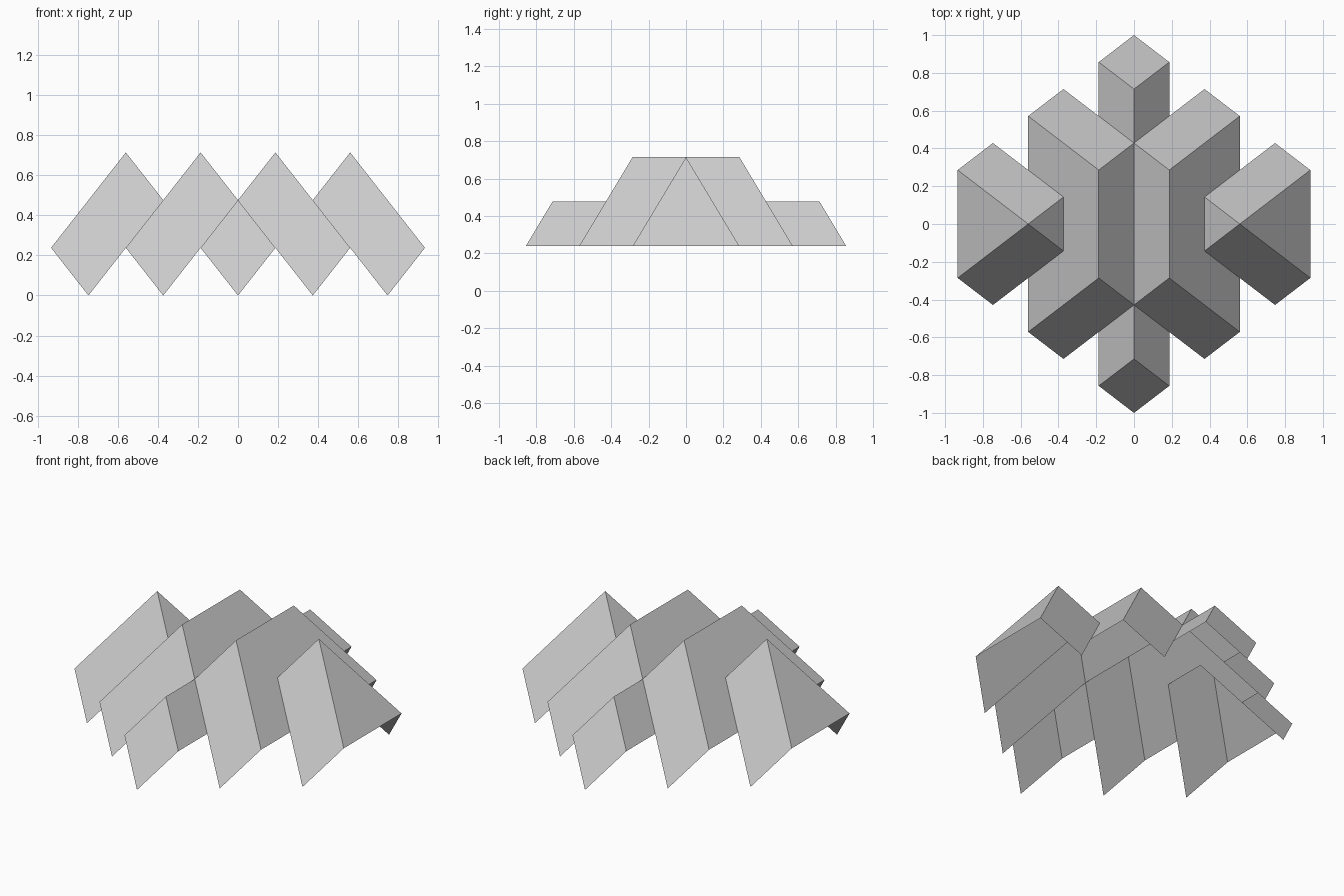
import bpy
import bmesh

if "Cube" in bpy.data.objects:
    bpy.data.objects.remove(bpy.data.objects["Cube"])

# Grid step of the folded sheet along x, y and z
UX, UY, UZ = 0.1867, 1 / 7, 0.2381


def folded_sheet(name, panels):
    """Open sheet; each panel is (mirror signs, corner points in grid steps)."""
    bm = bmesh.new()
    for signs, pts in panels:
        for sx, sy in signs:
            f = bm.faces.new([bm.verts.new((sx * x * UX, sy * y * UY, z * UZ))
                              for x, y, z in pts])
            f.normal_update()
            if f.normal.z < 0:
                f.normal_flip()
    bmesh.ops.remove_doubles(bm, verts=bm.verts, dist=1e-4)
    me = bpy.data.meshes.new(name)
    bm.to_mesh(me)
    bm.free()
    ob = bpy.data.objects.new(name, me)
    bpy.context.collection.objects.link(ob)


ONE_X = [(1, 1), (-1, 1)]
ALL = ONE_X + [(1, -1), (-1, -1)]

# Twin ridges: valley slopes, outer slopes notched for the side gables, sloping ends
folded_sheet("twin_ridges", [
    (ONE_X, [(0, 3, 2), (1, 2, 3), (1, -2, 3), (0, -3, 2)]),
    (ONE_X, [(1, 2, 3), (3, 4, 1), (3, 2, 1), (2, 1, 2),
             (2, -1, 2), (3, -2, 1), (3, -4, 1), (1, -2, 3)]),
    (ALL, [(0, 3, 2), (1, 2, 3), (3, 4, 1), (2, 5, 0)]),
])

# Left and right gables, each peaking at one point
for name, s in (("right_gable", 1), ("left_gable", -1)):
    folded_sheet(name, [
        ([(s, 1), (s, -1)], [(3, 0, 3), (5, 2, 1), (4, 3, 0), (2, 1, 2)]),
        ([(s, 1)], [(3, 0, 3), (2, 1, 2), (2, -1, 2)]),
        ([(s, 1)], [(3, 0, 3), (5, 2, 1), (5, -2, 1)]),
    ])

# Front and back porches with diamond ends
for name, s in (("back_porch", 1), ("front_porch", -1)):
    folded_sheet(name, [
        ([(1, s), (-1, s)], [(0, 5, 2), (1, 6, 1), (1, 4, 1), (0, 3, 2)]),
        ([(1, s)], [(0, 5, 2), (1, 6, 1), (0, 7, 0), (-1, 6, 1)]),
    ])
